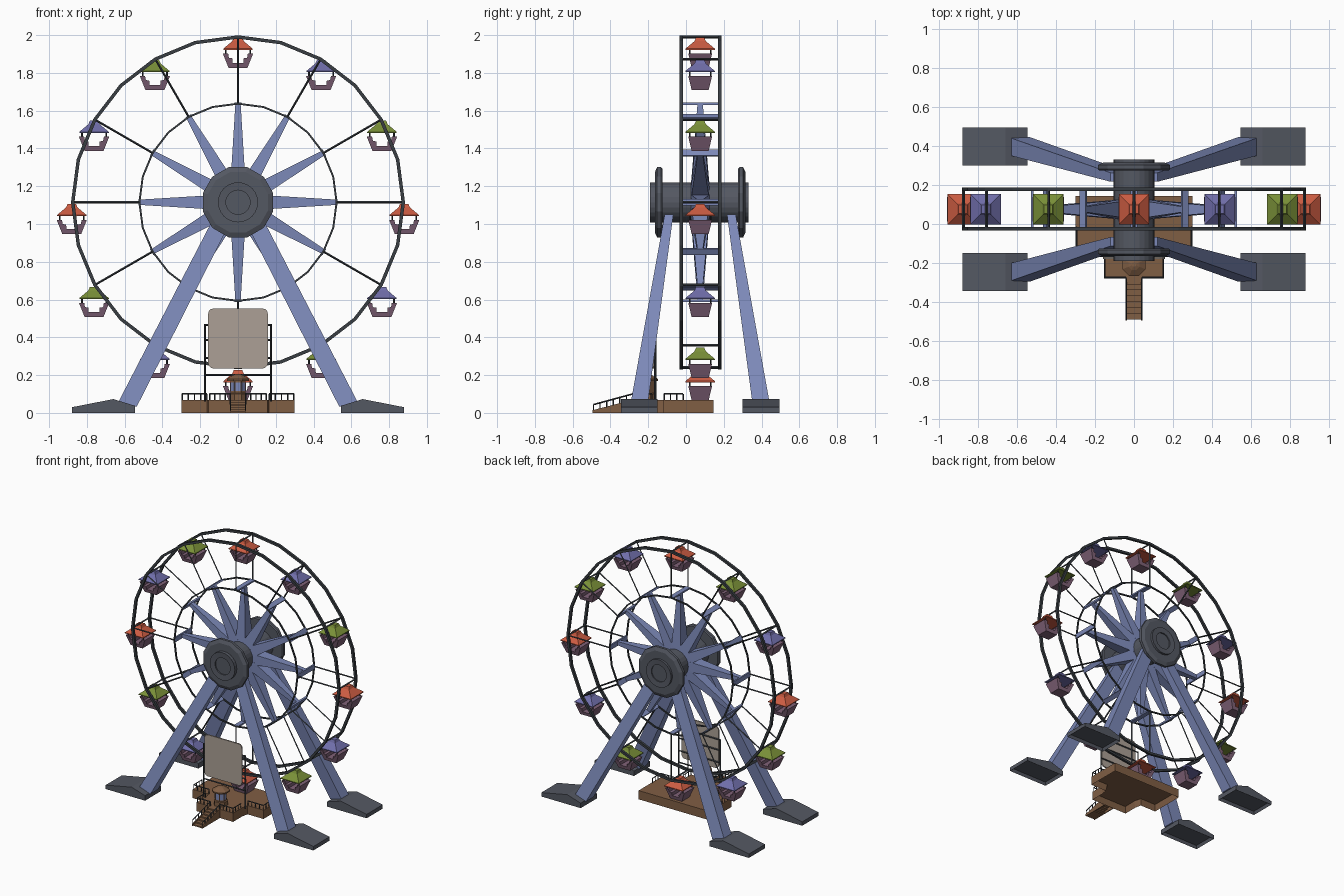
import bpy, bmesh, math
from mathutils import Vector as V

if "Cube" in bpy.data.objects:
    bpy.data.objects.remove(bpy.data.objects["Cube"])

CY, CZ, R, RI = 0.075, 1.115, 0.875, 0.522   # wheel centre, rim and inner ring radius
Y0, Y1 = -0.025, 0.178                       # planes of the two rims


def material(name, r, g, b):
    m = bpy.data.materials.new(name)
    lin = [((c / 255 + 0.055) / 1.055) ** 2.4 for c in (r, g, b)]
    m.diffuse_color = (*lin, 1)
    m.use_nodes = True
    m.node_tree.nodes["Principled BSDF"].inputs["Base Color"].default_value = m.diffuse_color
    return m


BLUE = material("steel blue", 124, 137, 184)
GREY = material("dark grey", 84, 88, 98)
DARK = material("rail charcoal", 56, 61, 66)
BROWN = material("wood brown", 128, 94, 68)
TAN = material("board tan", 172, 160, 150)
MAUVE = material("cabin mauve", 128, 98, 120)
ROOFS = [material("roof red", 204, 92, 66), material("roof purple", 112, 110, 170),
         material("roof green", 122, 144, 56)]


def finish(bm, name, mat):
    bmesh.ops.recalc_face_normals(bm, faces=bm.faces)
    me = bpy.data.meshes.new(name)
    bm.to_mesh(me)
    bm.free()
    me.materials.append(mat)
    ob = bpy.data.objects.new(name, me)
    bpy.context.collection.objects.link(ob)
    return ob


def loft(bm, rings, closed=False):
    """Skin matching rings of points; caps at both ends unless closed."""
    vs = [[bm.verts.new(p) for p in r] for r in rings]
    n, m = len(vs[0]), len(vs)
    for k in range(m if closed else m - 1):
        a, b = vs[k], vs[(k + 1) % m]
        for i in range(n):
            bm.faces.new((a[i], a[(i + 1) % n], b[(i + 1) % n], b[i]))
    if not closed:
        return bm.faces.new(vs[0]), bm.faces.new(vs[-1])


def beam(bm, p, q, sp, sq, side):
    """Four-sided tapered bar; sp and sq are (along side, across) half sizes."""
    p, q, u = V(p), V(q), V(side)
    w = (q - p).cross(u).normalized()
    loft(bm, [[c + u * s[0] * i + w * s[1] * j for i, j in ((-1, -1), (1, -1), (1, 1), (-1, 1))]
              for c, s in ((p, sp), (q, sq))])


def rod(bm, p, q, r):
    side = (V(q) - V(p)).orthogonal().normalized()
    beam(bm, p, q, (r, r), (r, r), side)


def box(bm, x0, x1, y0, y1, z0, z1):
    return loft(bm, [[(x0, y0, z), (x1, y0, z), (x1, y1, z), (x0, y1, z)] for z in (z0, z1)])


def hollow(bm, face, t, depth):
    """Recess an underside."""
    bmesh.ops.recalc_face_normals(bm, faces=bm.faces)
    bmesh.ops.inset_region(bm, faces=[face], thickness=t)
    bmesh.ops.translate(bm, verts=face.verts, vec=(0, 0, depth))


def wheel(a, r, y):
    return V((math.sin(a) * r, y, CZ + math.cos(a) * r))


def hoop(bm, r, y, h, n=24):
    rings = []
    for k in range(n):
        a = math.tau * k / n
        rings.append([wheel(a, r + i * h, y + j * h) for i, j in ((-1, -1), (1, -1), (1, 1), (-1, 1))])
    loft(bm, rings, True)


def turned(bm, prof, n, off=0.0):
    """Solid turned about the wheel axle, from (radius, y) pairs."""
    loft(bm, [[wheel(math.tau * (k + off) / n, r, y) for k in range(n)] for r, y in prof])


# Rims, inner rings, rods and cross ties
rim, inner, rods = bmesh.new(), bmesh.new(), bmesh.new()
ANG = [math.tau * k / 12 for k in range(12)]
for y in (Y0, Y1):
    hoop(rim, R, y, 0.009)
    hoop(inner, RI, y, 0.005)
    for a in ANG:
        rod(rods, wheel(a, RI, y), wheel(a, R, y), 0.004)
for a in ANG:
    rod(rods, wheel(a, R, Y0), wheel(a, R, Y1), 0.005)
finish(rim, "wheel_rims", DARK)
finish(inner, "inner_rings", DARK)
finish(rods, "wheel_rods", DARK)

# Tapered spokes with T ends
spokes = bmesh.new()
for a in ANG:
    beam(spokes, wheel(a, 0.08, CY), wheel(a, RI, CY), (0.05, 0.041), (0.014, 0.014), (0, 1, 0))
    t = V((math.cos(a), 0, -math.sin(a)))
    beam(spokes, wheel(a, RI, Y0), wheel(a, RI, Y1), (0.018, 0.006), (0.018, 0.006), t)
finish(spokes, "spokes", BLUE)

# Hub drum with stepped ends, and two flanges
hub = bmesh.new()
turned(hub, [(0.064, -0.178), (0.064, -0.187), (0.106, -0.19), (0.106, 0.332),
             (0.064, 0.329), (0.064, 0.32)], 24)
finish(hub, "hub_drum", GREY)
flange = bmesh.new()
for s in (-1, 1):
    turned(flange, [(0.185, CY + s * 0.2), (0.192, CY + s * 0.208), (0.192, CY + s * 0.228),
                    (0.165, CY + s * 0.24)], 12, 0.5)
finish(flange, "hub_flanges", GREY)

# Support legs and hollow feet
legs, feet = bmesh.new(), bmesh.new()
for sx in (-1, 1):
    for sy in (-1, 1):
        loft(legs, [[(sx * (x + i * w), CY + sy * (y + j * d), z)
                     for i, j in ((-1, -1), (1, -1), (1, 1), (-1, 1))]
                    for x, y, z, w, d in ((0.59, 0.325, 0.035, 0.055, 0.046),
                                          (0.07, 0.165, 1.05, 0.05, 0.023))])
        prof = [(0.88, 0.03), (0.66, 0.073), (0.546, 0.038)]
        ya, yb = CY + sy * 0.225, CY + sy * 0.42
        fb = bmesh.new()
        loft(fb, [[(sx * x, y, z) for x, z in [(0.546, 0), (0.88, 0)] + prof] for y in (ya, yb)])
        under = min(fb.faces, key=lambda f: f.calc_center_median().z)
        hollow(fb, under, 0.015, 0.022)
        finish(fb, "foot", GREY)
feet.free()
finish(legs, "support_legs", BLUE)

# Hanging cabins: flared roof, post and stepped tub with facing seats
TUB = [(-0.05, -0.168), (0.05, -0.168), (0.08, -0.093), (0.052, -0.093), (0.048, -0.115),
       (0.03, -0.118), (0.028, -0.142), (-0.028, -0.142), (-0.03, -0.118), (-0.048, -0.115),
       (-0.052, -0.093), (-0.08, -0.093)]
for k, a in enumerate(ANG):
    c = wheel(a, R + 0.005, CY)
    b = bmesh.new()
    loft(b, [[c + V((i * h, j * h, z)) for i, j in ((-1, -1), (1, -1), (1, 1), (-1, 1))]
             for h, z in ((0.078, -0.073), (0.078, -0.067), (0.03, -0.027), (0.022, -0.008))])
    finish(b, "cabin_roof", ROOFS[k % 3])
    b = bmesh.new()
    loft(b, [[c + V((x, s * (0.045 + (z + 0.168) * 0.24), z)) for x, z in TUB] for s in (-1, 1)])
    finish(b, "cabin_tub", MAUVE)
    b = bmesh.new()
    for sx in (-1, 1):
        for sy in (-1, 1):
            rod(b, c + V((sx * 0.064, sy * 0.055, -0.1)), c + V((sx * 0.064, sy * 0.055, -0.065)), 0.003)
    finish(b, "cabin_posts", DARK)

# Boarding platform
half = [(0.3, 0.145), (0.3, -0.12), (0.155, -0.17), (0.155, -0.28)]
half[2:2] = [(0.165, -0.12)]
outline = half + [(-x, y) for x, y in reversed(half)]
b = bmesh.new()
base, _ = loft(b, [[(x, y, z) for x, y in outline] for z in (0, 0.067)])
hollow(b, base, 0.012, 0.05)
finish(b, "platform", BROWN)

# Front steps
b = bmesh.new()
N = 7
for k in range(N):
    y = -0.49 + 0.21 * k / N
    z = 0.067 * (k + 1) / N
    box(b, -0.042, 0.042, y, y + 0.21 / N, max(0, z - 0.03), z)
for s in (-1, 1):
    loft(b, [[(x, -0.495, 0), (x, -0.28, 0.0), (x, -0.28, 0.07), (x, -0.495, 0.014)]
             for x in (s * 0.036, s * 0.043)])
finish(b, "steps", BROWN)

# Railings of the platform and steps
b = bmesh.new()


def railing(p, q, n, h=0.034):
    p, q, up = V(p), V(q), V((0, 0, h))
    rod(b, p + up, q + up, 0.003)
    for k in range(n + 1):
        m = p.lerp(q, k / n)
        rod(b, m, m + up, 0.0025)


for s in (-1, 1):
    railing((s * 0.04, -0.49, 0.01), (s * 0.04, -0.28, 0.067), 6)
    railing((s * 0.04, -0.275, 0.067), (s * 0.15, -0.275, 0.067), 4)
    railing((s * 0.15, -0.275, 0.067), (s * 0.15, -0.18, 0.067), 3)
    railing((s * 0.165, -0.115, 0.067), (s * 0.295, -0.115, 0.067), 4)
    railing((s * 0.295, -0.115, 0.067), (s * 0.295, -0.015, 0.067), 3)
finish(b, "railings", DARK)

# Ticket booth: octagonal body, roof, window plates
b = bmesh.new()
BY = -0.208
for prof in ([(0.05, 0.06), (0.05, 0.1), (0.042, 0.104), (0.042, 0.175)],
             [(0.064, 0.17), (0.064, 0.18), (0.03, 0.2), (0.012, 0.206)]):
    loft(b, [[(r * math.cos(t), BY + r * math.sin(t), z)
              for t in [math.tau * (k + 0.5) / 8 for k in range(8)]] for r, z in prof])
finish(b, "ticket_booth", BROWN)
b = bmesh.new()
for t in [math.tau * k / 8 for k in (4, 5, 6, 7, 8)]:
    d = V((math.cos(t), math.sin(t), 0))
    m = V((0, BY, 0)) + d * 0.0395
    u = V((-d.y, d.x, 0))
    beam(b, m + V((0, 0, 0.115)), m + V((0, 0, 0.16)), (0.012, 0.002), (0.012, 0.002), u)
finish(b, "booth_windows", BLUE)

# Blank sign board with rounded corners, on a bar frame
b = bmesh.new()
corner = []
for q, (x, z) in enumerate(((0.13, 0.525), (-0.13, 0.525), (-0.13, 0.263), (0.13, 0.263))):
    for k in range(4):
        t = math.pi / 2 * (q + k / 3)
        corner.append((x + 0.028 * math.cos(t), z + 0.028 * math.sin(t)))
loft(b, [[(x, y, z) for x, z in corner] for y in (-0.18, -0.17)])
finish(b, "sign_board", TAN)
b = bmesh.new()
for s in (-1, 1):
    rod(b, (s * 0.175, -0.163, 0.06), (s * 0.175, -0.163, 0.47), 0.004)
for z in (0.2, 0.29, 0.385, 0.465):
    rod(b, (-0.178, -0.163, z), (0.178, -0.163, z), 0.004)
finish(b, "sign_frame", DARK)
